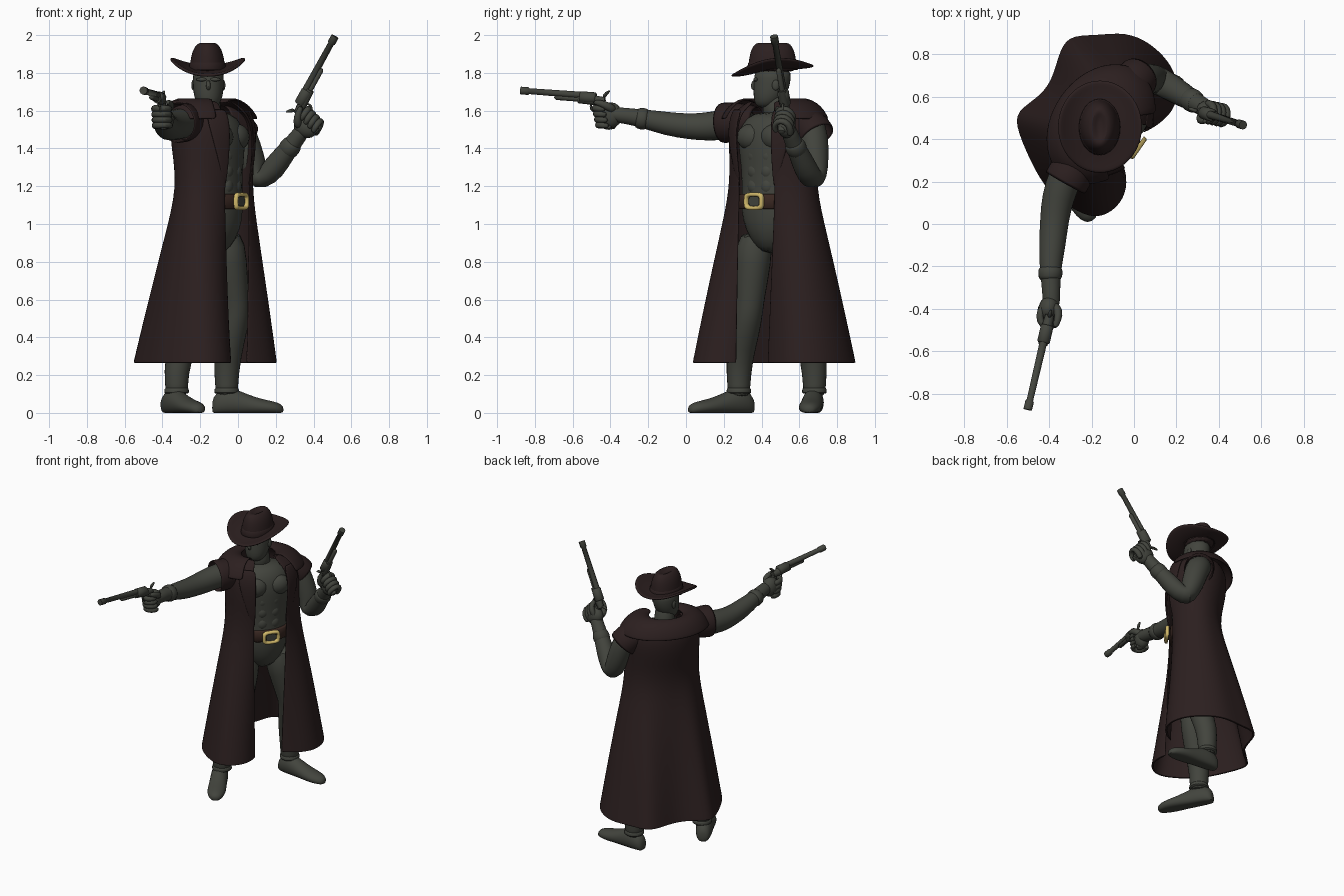
import bpy, bmesh, math
from mathutils import Vector as V, Matrix

def material(name, rgb):
    m = bpy.data.materials.new(name)
    m.diffuse_color = (*rgb, 1)
    return m

GREY = material("grey_green", (0.055, 0.058, 0.047))
COAT = material("dark_brown", (0.025, 0.014, 0.014))
BELT = material("belt_brown", (0.04, 0.02, 0.015))
GOLD = material("gold", (0.62, 0.47, 0.14))

UP = V((0, 0, 1))
FWD = V((0.82, -0.57, 0)).normalized()      # the body faces this way
LEFT = V((-FWD.y, FWD.x, 0))
I4 = Matrix.Identity(4)

def finish(name, bm, mat, sub=0, thick=0, mtx=I4, angle=60):
    bmesh.ops.recalc_face_normals(bm, faces=bm.faces[:])
    me = bpy.data.meshes.new(name)
    bm.to_mesh(me)
    bm.free()
    ob = bpy.data.objects.new(name, me)
    bpy.context.collection.objects.link(ob)
    ob.matrix_world = mtx
    me.materials.append(mat)
    if thick:
        s = ob.modifiers.new("thickness", 'SOLIDIFY')
        s.thickness, s.offset = thick, 0
    if sub:
        s = ob.modifiers.new("smooth", 'SUBSURF')
        s.levels = s.render_levels = sub
    bpy.ops.object.select_all(action='DESELECT')
    ob.select_set(True)
    bpy.context.view_layer.objects.active = ob
    bpy.ops.object.shade_smooth_by_angle(angle=math.radians(angle))
    return ob

def loft(name, rings, mat, closed=True, caps=True, **kw):
    bm = bmesh.new()
    rows = [[bm.verts.new(p) for p in r] for r in rings]
    n = len(rows[0])
    for r, s in zip(rows, rows[1:]):
        for i in range(n if closed else n - 1):
            j = (i + 1) % n
            bm.faces.new((r[i], r[j], s[j], s[i]))
    if closed and caps:
        bm.faces.new(rows[0])
        bm.faces.new(rows[-1])
    return finish(name, bm, mat, **kw)

def ring(c, u, v, a, b, n=16, d0=0.0, d1=None):
    """Ellipse a along u, b along v; d0..d1 in degrees gives an open arc."""
    steps = n if d1 is None else n - 1
    span = 360 if d1 is None else d1 - d0
    ts = [math.radians(d0 + span * i / steps) for i in range(n)]
    return [V(c) + u * a * math.cos(t) + v * b * math.sin(t) for t in ts]

def tube(name, pts, radii, mat=GREY, n=10, sub=1, caps=True, **kw):
    pts = [V(p) for p in pts]
    rings, u = [], None
    for i, p in enumerate(pts):
        t = (pts[min(i + 1, len(pts) - 1)] - pts[max(i - 1, 0)]).normalized()
        u = t.orthogonal() if u is None else u - t * u.dot(t)
        u.normalize()
        rings.append(ring(p, u, t.cross(u), radii[i], radii[i], n))
    return loft(name, rings, mat, caps=caps, sub=sub, **kw)

def ball(name, c, size, mat=GREY, mtx=I4):
    bm = bmesh.new()
    bmesh.ops.create_uvsphere(bm, u_segments=16, v_segments=10, radius=1,
                              matrix=Matrix.Translation(V(c)) @ Matrix.Diagonal((*size, 1)))
    return finish(name, bm, mat, mtx=mtx)

def frame(o, x, z):
    x = V(x).normalized()
    y = V(z).cross(x).normalized()
    z = x.cross(y)
    return Matrix.Translation(V(o)) @ Matrix((x, y, z)).transposed().to_4x4()

# Coat: hem outline blended into ellipses towards the shoulders, open in front
HEM = [(-.05, .27), (-.035, .17), (-.08, .08), (-.17, .03), (-.26, .06), (-.38, .14), (-.45, .23),
       (-.55, .45), (-.55, .53), (-.43, .6), (-.375, .69), (-.35, .79), (-.31, .885), (-.18, .88),
       (-.04, .9), (.08, .845), (.18, .74), (.21, .62), (.17, .51), (.04, .43)]
SECT = [(.265, -.125, .46, .25, .165, 1), (.27, -.125, .46, .25, .165, 1), (.3, -.125, .46, .25, .165, .97),
        (.6, -.125, .46, .25, .165, .66), (.95, -.125, .46, .25, .165, .27), (1.2, -.125, .46, .245, .162, 0),
        (1.4, -.13, .465, .25, .2, 0), (1.53, -.14, .47, .25, .2, 0), (1.6, -.15, .47, .22, .165, 0),
        (1.65, -.16, .47, .13, .12, 0)]
rings = []
for z, cx, cy, a, b, f in SECT:
    up = ring((cx, cy, z), FWD, -LEFT, b, a, 20, 27, 333)
    rings.append([p.lerp(V((h[0], h[1], z)), f) for p, h in zip(up, HEM)])
loft("long_coat", rings, COAT, closed=False, thick=.014, sub=2)

# Lapels, tapering down both front edges
for side in (1, -1):
    rows = []
    for z, a, b, w in ((1.2, .25, .17, 3), (1.3, .25, .19, 12), (1.42, .255, .205, 22),
                       (1.53, .255, .206, 30), (1.61, .225, .168, 34)):
        rows.append(ring((-.135, .466, z), FWD, LEFT * side, b + .004, a + .004, 5, 25, 25 + w))
    loft("lapel", rows, COAT, closed=False, thick=.01, sub=1)

# Wide flat collar sloping over the shoulders
COLLAR = ((.11, .10, 1.64, -.165), (.15, .12, 1.665, -.165), (.21, .16, 1.655, -.165),
          (.265, .20, 1.62, -.16), (.295, .225, 1.575, -.155), (.305, .23, 1.555, -.155))
loft("shoulder_collar", [ring((cx, .47, z), FWD, LEFT, b, a, 22, 38, 322) for a, b, z, cx in COLLAR],
     COAT, closed=False, thick=.01, sub=1)

# Short flared sleeves
tube("right_sleeve", [(-.22, .38, 1.54), (-.275, .28, 1.54), (-.325, .19, 1.535)], [.08, .1, .108],
     COAT, n=14, caps=False, thick=.012)
tube("left_sleeve", [(-.1, .57, 1.55), (-.02, .655, 1.53), (.025, .695, 1.46)], [.08, .095, .1],
     COAT, n=14, caps=False, thick=.012)

# Torso with chest and stomach muscles
TORSO = ((.84, .06, .07), (.92, .13, .13), (1.02, .18, .155), (1.12, .185, .155), (1.28, .18, .15),
         (1.42, .21, .165), (1.52, .2, .15), (1.6, .12, .09))
C = V((-.135, .465, 0))
loft("torso", [ring(C + UP * z, FWD, LEFT, b, a) for z, a, b in TORSO], GREY, sub=1)
body = frame(C, FWD, UP)
for s in (1, -1):
    ball("chest_muscle", (.105, s * .075, 1.46), (.06, .082, .07), mtx=body)
    for z in (1.2, 1.28, 1.36):
        ball("stomach_muscle", (.115, s * .038, z), (.037, .045, .05), mtx=body)

# Belt and buckle
loft("belt", [ring(C + UP * z, FWD, LEFT, b, a, 28) for z, a, b in
              ((1.08, .195, .163), (1.085, .2, .169), (1.155, .2, .169), (1.16, .195, .163))], BELT)
buckle = frame((.012, .363, 1.12), FWD, UP)
tube("buckle_plate", [(-.006, 0, 0), (.006, 0, 0)], [.036, .036], GREY, n=12, sub=0, mtx=buckle)
def rounded(t, s):
    p = [math.copysign(abs(q) ** .5, q) for q in (math.cos(t), math.sin(t))]
    return p[0] * (.061 - s), p[1] * (.047 - s)
loops = []
for x, s in ((0, 0), (.016, .002), (.021, .011), (.016, .02), (0, .022)):
    loops.append([(x, *rounded(2 * math.pi * i / 32, s)) for i in range(32)])
loops.append(loops[0])
loft("buckle_frame", loops, GOLD, caps=False, mtx=buckle)

# Legs with boot shafts, and feet
LEGS = {"right": ((-.19, .37, .97), (-.215, .335, .54), (-.325, .28, .08), (-.375, .34), (-.205, .03)),
        "left": ((-.07, .54, .97), (-.01, .61, .54), (-.06, .68, .08), (-.12, .68), (.225, .65))}
for side, (hip, knee, ankle, heel, toe) in LEGS.items():
    hip, knee, ankle = V(hip), V(knee), V(ankle)
    calf = ankle + UP * .2
    tube(side + "_leg", [hip, hip.lerp(knee, .4), hip.lerp(knee, .85), knee, knee.lerp(calf, .4),
                         calf, ankle + UP * .06, ankle], [.1, .1, .078, .076, .082, .075, .062, .062], n=12)
    tube(side + "_boot_band", [ankle + UP * z for z in (.02, .025, .05, .055)], [.06, .07, .067, .06], n=12)
    a, b = V((*heel, 0)), V((*toe, 0))
    across = (b - a).normalized().cross(UP)
    rows = []
    for t, w, h in ((-.05, .025, .06), (.0, .048, .11), (.2, .06, .14), (.4, .058, .115), (.6, .062, .085),
                    (.8, .064, .068), (.97, .048, .056), (1.05, .02, .035)):
        r = ring(a.lerp(b, t) + UP * h * .42, across, UP, w, h * .58, 14)
        rows.append([V((p.x, p.y, max(p.z, 0))) for p in r])
    loft(side + "_foot", rows, GREY, sub=1)

# Arms
tube("right_arm", [(-.24, .36, 1.54), (-.32, .24, 1.53), (-.36, .12, 1.515), (-.375, .02, 1.515),
                   (-.385, -.1, 1.53), (-.395, -.22, 1.557), (-.39, -.3, 1.57), (-.388, -.42, 1.585)],
     [.085, .085, .08, .07, .066, .052, .044, .044], n=12)
tube("right_cuff", [(-.393, -.2, 1.553), (-.393, -.215, 1.555), (-.395, -.255, 1.56), (-.395, -.27, 1.562)],
     [.05, .062, .058, .045], n=12)
tube("left_arm", [(-.06, .62, 1.55), (.01, .67, 1.5), (.05, .68, 1.4), (.085, .685, 1.3), (.115, .675, 1.23),
                  (.16, .65, 1.26), (.22, .615, 1.335), (.28, .578, 1.415), (.32, .555, 1.465), (.365, .53, 1.53)],
     [.085, .085, .08, .072, .07, .066, .062, .05, .044, .044], n=12)
tube("left_cuff", [(.25, .597, 1.375), (.262, .59, 1.39), (.29, .572, 1.425), (.3, .566, 1.44)],
     [.045, .06, .057, .042], n=12)

# Revolvers, each gripped by a fist; built along local x with z up
def revolver_and_hand(side, m, s):
    def part(name, pts, radii, **kw):
        tube(side + "_" + name, pts, radii, mtx=m, **kw)
    part("gun_barrel", [(.06, 0, .01), (.4, 0, .01), (.403, 0, .01), (.445, 0, .01)],
         [.019, .016, .021, .021], n=12, sub=0)
    part("gun_rod", [(.1, 0, -.012), (.25, 0, -.012), (.26, 0, -.012)], [.014, .014, .006], sub=0)
    part("gun_cylinder", [(.035, 0, 0), (.04, 0, 0), (.115, 0, 0), (.12, 0, 0)],
         [.026, .031, .031, .026], n=12, sub=0)
    part("gun_frame", [(-.015, 0, -.012), (.04, 0, -.012), (.13, 0, -.012)], [.02, .026, .022], n=8, sub=0)
    part("gun_hammer", [(-.005, 0, .005), (-.02, 0, .032), (-.04, 0, .045)], [.014, .011, .006], n=6)
    part("gun_grip", [(0, 0, -.01), (-.015, 0, -.06), (-.035, 0, -.12), (-.05, 0, -.165)],
         [.022, .02, .023, .026], n=8)
    guard = [(.03 + .03 * math.cos(t), 0, -.045 + .028 * math.sin(t))
             for t in (i * math.pi / 6 for i in range(13))]
    part("trigger_guard", guard, [.006] * 13, n=6, sub=0)
    # fist
    ball(side + "_palm", (-.05, s * .012, -.085), (.062, .048, .068), mtx=m)
    for i in range(4):
        z, x = -.054 - .029 * i, -.006 - .008 * i
        part("finger", [(x - .05, s * .038, z), (x + .005, s * .05, z), (x + .046, s * .024, z),
                        (x + .046, -s * .022, z), (x + .005, -s * .044, z), (x - .025, -s * .03, z)],
             [.021, .021, .02, .019, .017, .014], n=8)
    part("thumb", [(-.07, s * .005, -.06), (-.05, -s * .04, -.04), (.0, -s * .042, -.022),
                   (.04, -s * .036, -.022)], [.028, .024, .019, .013], n=8)

revolver_and_hand("right", frame((-.40, -.443, 1.664), (-.105, -.45, .034), UP), -1)
revolver_and_hand("left", frame((.31, .53, 1.603), (.212, -.066, .385), (-.865, .2, .5)), 1)

# Neck, head and face, looking along -y
tube("neck", [(-.16, .48, 1.55), (-.158, .472, 1.62), (-.155, .468, 1.72)], [.085, .067, .065], n=12)
X, Y = V((1, 0, 0)), V((0, 1, 0))
HEAD = ((1.615, .425, .03, .035), (1.63, .425, .058, .06), (1.67, .44, .078, .085), (1.72, .452, .083, .098),
        (1.77, .458, .085, .1), (1.83, .46, .082, .1))
loft("head", [ring((-.157, y, z), X, Y, a, b, 14) for z, y, a, b in HEAD], GREY, sub=1)
tube("nose", [(-.157, .365, 1.765), (-.157, .348, 1.725), (-.157, .365, 1.71)], [.01, .014, .01], n=8)
for s in (1, -1):
    ball("ear", (-.157 + s * .08, .475, 1.735), (.01, .02, .028))
    ball("brow", (-.157 + s * .035, .368, 1.765), (.03, .012, .01))

# Hat: brim curled up at the sides, creased crown
def hat_ring(k, dz=0):
    out = []
    for p in ring((0, 0, 0), X, Y, .2 * k, .22 * k, 28):
        lift = .065 * abs(p.x / .2) ** 2.2
        out.append(p + V((-.16, .458, 1.81 + .12 * p.y + lift + dz)))
    return out
loft("hat_brim", [hat_ring(k, d) for k, d in ((.35, .01), (.5, .004), (.7, 0), (.88, 0), (1, .002))],
     COAT, caps=False, thick=.016, sub=1)
CROWN = ((1.80, .098, .132), (1.84, .094, .13), (1.885, .088, .124), (1.925, .076, .114), (1.952, .056, .096),
         (1.962, .036, .074), (1.95, .02, .05), (1.945, .008, .02))
loft("hat_crown", [ring((-.162, .458, z), X, Y, a, b, 20) for z, a, b in CROWN], COAT, sub=1)
loft("hat_band", [ring((-.162, .458, z), X, Y, a, a + .034, 24) for z, a in
                  ((1.815, .099), (1.82, .1), (1.85, .096), (1.855, .092))], COAT, caps=False)
